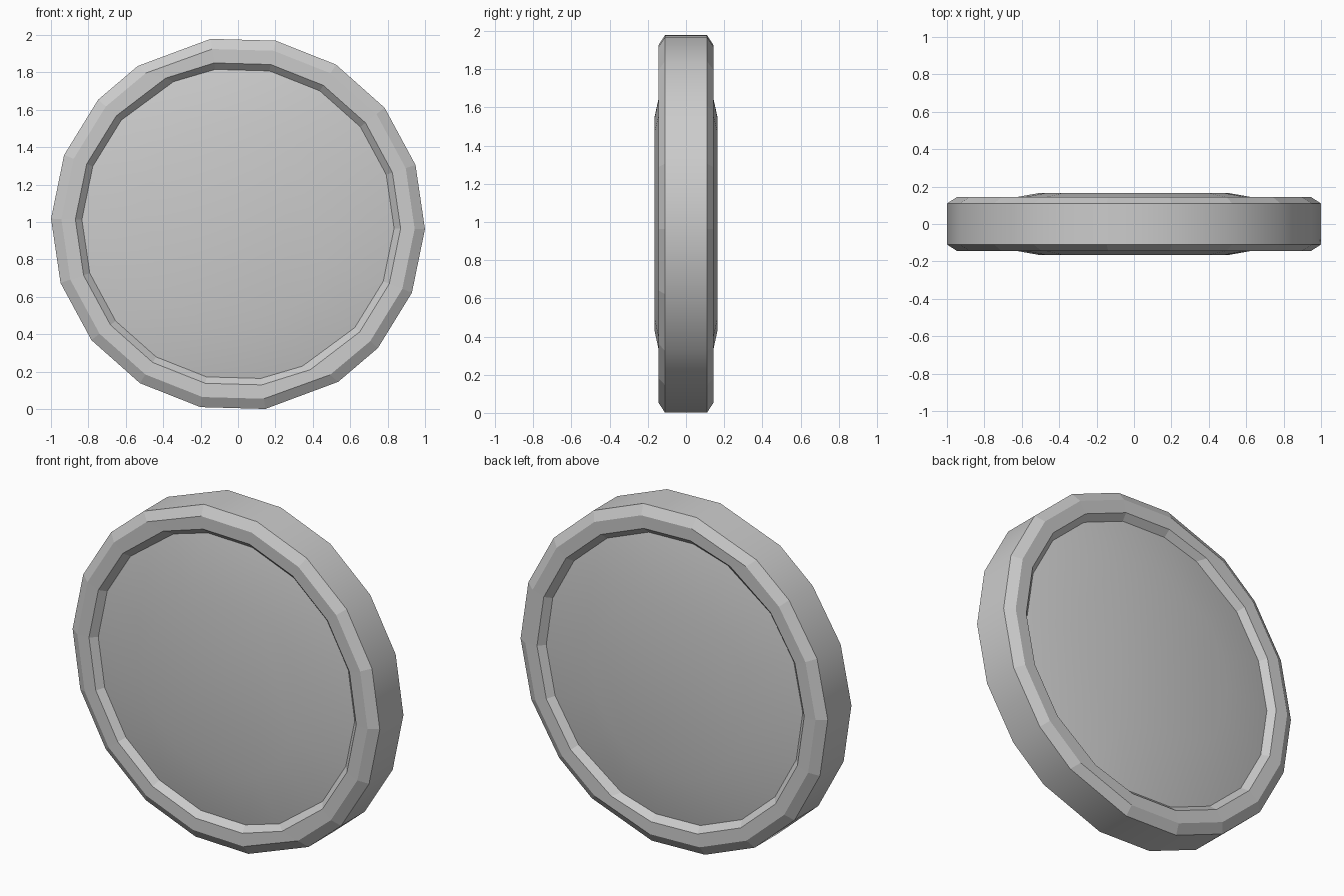
import bpy, bmesh
from math import sin, cos, radians

if "Cube" in bpy.data.objects:
    bpy.data.objects.remove(bpy.data.objects["Cube"])

SIDES, CENTRE_Z = 18, 0.99

mat = bpy.data.materials.new("light grey")
mat.use_nodes = True
grey = (0.6, 0.6, 0.6, 1)
mat.diffuse_color = grey
mat.node_tree.nodes["Principled BSDF"].inputs["Base Color"].default_value = grey


def ring(bm, radius, y, shift=0, squash=1):
    """One loop of the disc; two opposite corners are nudged by shift degrees."""
    verts = []
    for i in range(SIDES):
        a = radians(i * 20 - 1.6 + (shift if i in (6, 15) else 0))
        verts.append(bm.verts.new((radius * squash * cos(a), y, CENTRE_Z + radius * sin(a))))
    return verts


def bridge(bm, a, b, smooth):
    for i in range(SIDES):
        j = (i + 1) % SIDES
        bm.faces.new((a[i], a[j], b[j], b[i])).smooth = smooth


def finish(bm, name):
    bmesh.ops.recalc_face_normals(bm, faces=bm.faces)
    for e in bm.edges:
        if len(e.link_faces) == 2 and e.calc_face_angle() > radians(30):
            e.smooth = False
    mesh = bpy.data.meshes.new(name)
    bm.to_mesh(mesh)
    bm.free()
    mesh.materials.append(mat)
    bpy.context.collection.objects.link(bpy.data.objects.new(name, mesh))


# Rim: outer band, bevels, flat lips and the walls of both recesses
half = [(0.835, 0.107, -4), (0.87, 0.143, -2), (0.945, 0.145, 3), (1.0, 0.11, 4)]
profile = [(r, -y, s) for r, y, s in half] + [(r, y, s) for r, y, s in reversed(half)]
bm = bmesh.new()
loops = [ring(bm, *p) for p in profile]
for k in range(len(loops) - 1):
    bridge(bm, loops[k], loops[k + 1], smooth=(k == 3))
# Hidden web closes the inside so the rim is a solid with outward normals
bridge(bm, loops[-1], loops[0], smooth=True)
finish(bm, "rim")

# Shallow domes set into the recesses
for name, side in (("front_dome", -1), ("back_dome", 1)):
    bm = bmesh.new()
    edge = ring(bm, 0.835, side * 0.107, -4)
    crown = ring(bm, 0.56, side * 0.166, 0, 0.9)
    base = ring(bm, 0.835, 0, -4)
    bridge(bm, base, edge, smooth=False)
    bridge(bm, edge, crown, smooth=True)
    bm.faces.new(crown).smooth = True
    bm.faces.new(base)
    finish(bm, name)
